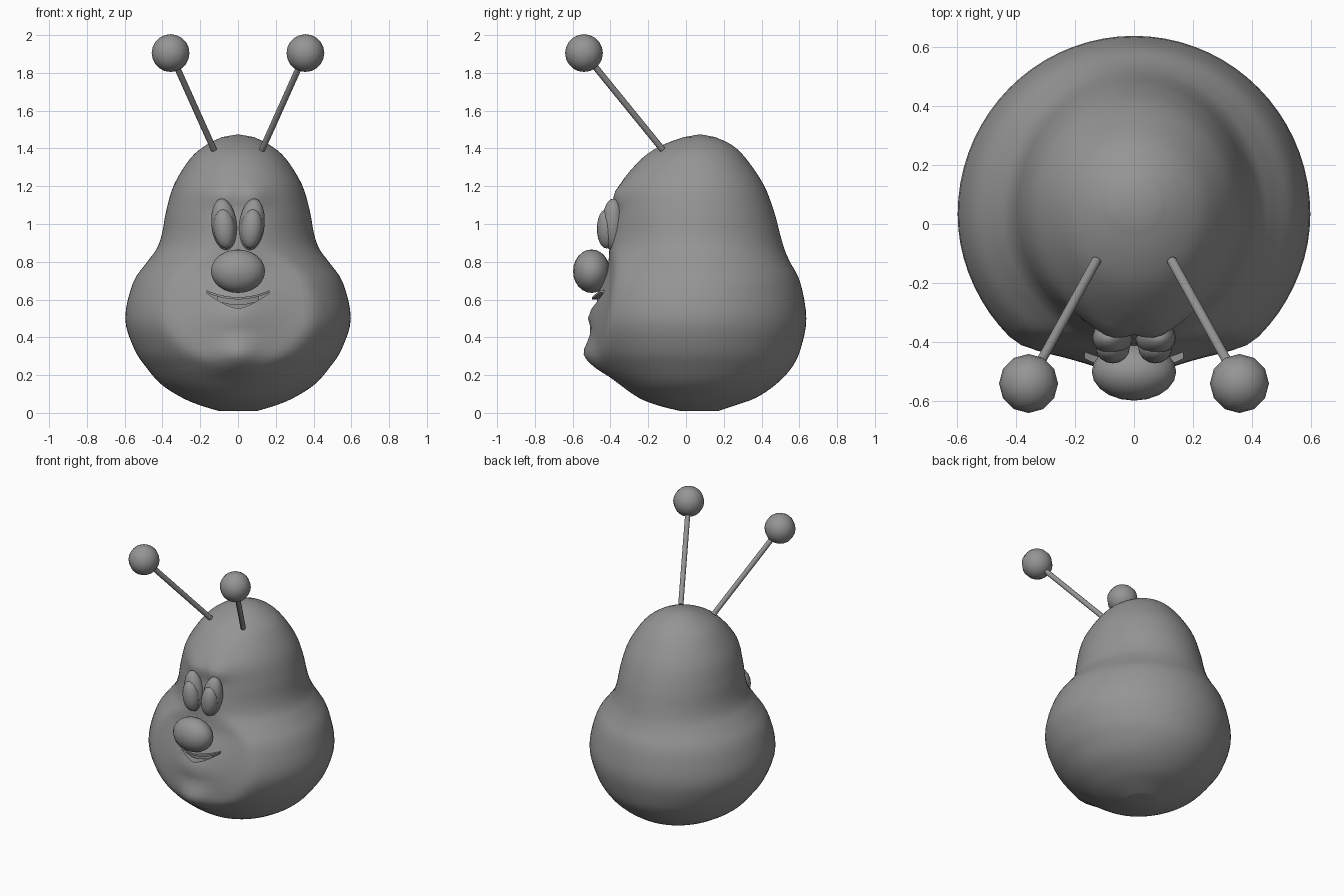
import bpy, bmesh, math
from mathutils import Vector

if "Cube" in bpy.data.objects:
    bpy.data.objects.remove(bpy.data.objects["Cube"])

grey = bpy.data.materials.new("plain grey")
grey.diffuse_color = (0.3, 0.3, 0.3, 1)
grey.use_nodes = True
grey.node_tree.nodes["Principled BSDF"].inputs["Base Color"].default_value = grey.diffuse_color


def finish(name, bm, angle=60):
    bmesh.ops.recalc_face_normals(bm, faces=bm.faces)
    me = bpy.data.meshes.new(name)
    bm.to_mesh(me)
    bm.free()
    ob = bpy.data.objects.new(name, me)
    bpy.context.collection.objects.link(ob)
    me.materials.append(grey)
    smooth(ob, angle)
    return ob


def smooth(ob, angle):
    bpy.ops.object.select_all(action='DESELECT')
    bpy.context.view_layer.objects.active = ob
    ob.select_set(True)
    bpy.ops.object.shade_smooth_by_angle(angle=math.radians(angle))


def ellipsoid(name, loc, radii, tilt=0.0, seg=16, rings=12):
    bm = bmesh.new()
    bmesh.ops.create_uvsphere(bm, u_segments=seg, v_segments=rings, radius=1)
    for v in bm.verts:
        v.co = Vector(a * b for a, b in zip(v.co, radii))
    ob = finish(name, bm)
    ob.location = loc
    ob.rotation_euler = (0, tilt, 0)
    return ob


def slab(name, outline, y_front, y_back):
    """Prism along y from (x, z) points; y_front is a function of x."""
    bm = bmesh.new()
    a = [bm.verts.new((x, y_front(x), z)) for x, z in outline]
    b = [bm.verts.new((x, y_back, z)) for x, z in outline]
    n = len(a)
    half = n // 2
    for ring in (a, b):
        for i in range(half - 1):
            quad = (ring[i], ring[i + 1], ring[n - 2 - i], ring[n - 1 - i])
            bm.faces.new(quad)
    for i in range(n):
        j = (i + 1) % n
        bm.faces.new((a[i], a[j], b[j], b[i]))
    return finish(name, bm, 30)


# Pear body: height, half width, round front, back
PROFILE = [
    (0.01, 0.10, -0.03, 0.17), (0.04, 0.20, -0.15, 0.26), (0.08, 0.295, -0.25, 0.37),
    (0.15, 0.405, -0.345, 0.475), (0.24, 0.485, -0.43, 0.56), (0.34, 0.55, -0.50, 0.607),
    (0.50, 0.597, -0.545, 0.637), (0.69, 0.555, -0.50, 0.605), (0.80, 0.48, -0.43, 0.55),
    (0.87, 0.43, -0.39, 0.52), (0.95, 0.402, -0.375, 0.497), (1.07, 0.38, -0.37, 0.465),
    (1.21, 0.338, -0.348, 0.41), (1.35, 0.25, -0.23, 0.315), (1.42, 0.165, -0.12, 0.24),
    (1.46, 0.085, -0.01, 0.155)]


def catmull(p, i, t):
    p0, p1 = p[max(i - 1, 0)], p[i]
    p2, p3 = p[i + 1], p[min(i + 2, len(p) - 1)]
    return [0.5 * (2 * b + (c - a) * t + (2 * a - 5 * b + 4 * c - d) * t * t
                   + (3 * b - a - 3 * c + d) * t ** 3)
            for a, b, c, d in zip(p0, p1, p2, p3)]


def bump(x, z, cx, cz, sx, sz):
    return math.exp(-((x - cx) / sx) ** 2 / 2 - ((z - cz) / sz) ** 2 / 2)


def face_y(x, y, z):
    """Flatten the front, then raise muzzle, chin, lip and brow."""
    plane = -0.365 - 0.065 * min(1, max(0, (0.75 - z) / 0.45))
    d = 0.5 * (y + plane + math.sqrt((y - plane) ** 2 + 0.0003))
    y = d if y < plane + 0.1 else y
    fade = min(1, max(0, (-0.15 - y) / 0.15)) * min(1, max(0, (z - 0.1) / 0.12))
    y -= fade * (0.1 * bump(x, z, 0, 0.52, 0.19, 0.19)
                 + 0.06 * bump(x, z, 0, 0.31, 0.075, 0.055)
                 + 0.02 * bump(x, z, 0, 0.51, 0.07, 0.03)
                 + 0.03 * bump(abs(x), z, 0.07, 1.15, 0.06, 0.035)
                 + 0.03 * bump(x, z, 0, 0.93, 0.12, 0.1))
    return y


rows = [catmull(PROFILE, i, k / 4) for i in range(len(PROFILE) - 1) for k in range(4)]
rows.append(PROFILE[-1])
SEG = 72
bm = bmesh.new()
rings = []
for z, w, front, back in rows:
    cy = 0.03 + 0.04 * abs(z - 0.6)
    ring = []
    for s in range(SEG):
        a = 2 * math.pi * s / SEG
        x, sn = w * math.cos(a), math.sin(a)
        y = cy + sn * (back - cy if sn > 0 else cy - front)
        ring.append(bm.verts.new((x, face_y(x, y, z), z)))
    rings.append(ring)
for lo, hi in zip(rings, rings[1:]):
    for s in range(SEG):
        t = (s + 1) % SEG
        bm.faces.new((lo[s], lo[t], hi[t], hi[s]))
bm.faces.new(rings[0])
tip = bm.verts.new((0, 0.075, 1.475))
for s in range(SEG):
    bm.faces.new((rings[-1][s], rings[-1][(s + 1) % SEG], tip))
body = finish("body", bm)

# Smiling mouth cut into the muzzle
ts = [i / 8 for i in range(-8, 9)]
top = [(0.168 * t, 0.605 + 0.037 * t * t) for t in ts]
low = [(0.168 * t, 0.553 + 0.083 * abs(t) ** 1.5) for t in ts]
cutter = slab("mouth_cutter", top + low[::-1], lambda x: -0.7, -0.415)
cutter.hide_render = True
mod = body.modifiers.new("mouth", 'BOOLEAN')
mod.operation, mod.object, mod.solver = 'DIFFERENCE', cutter, 'EXACT'
bpy.context.view_layer.objects.active = body
bpy.ops.object.modifier_apply(modifier=mod.name)
bpy.data.objects.remove(cutter)
smooth(body, 50)

# Upper teeth and lip
teeth_x = [0.11 * t for t in ts]
arc = lambda x: 0.605 + 1.31 * x * x
slab("teeth", [(x, arc(x) + 0.005) for x in teeth_x]
     + [(x, arc(x) - 0.034 + 0.5 * x * x) for x in teeth_x[::-1]],
     lambda x: -0.472 + 2.0 * x * x, -0.40)
slab("upper_lip", [(x, z + 0.008) for x, z in top] + [(x, z - 0.004) for x, z in top[::-1]],
     lambda x: -0.498 + 1.5 * x * x, -0.40)

# Nose
ellipsoid("nose", (0, -0.50, 0.75), (0.143, 0.098, 0.115), seg=20, rings=12)

for side, s in (("right", 1), ("left", -1)):
    # Eye with a domed pupil in front
    ellipsoid(side + "_eye", (s * 0.073, -0.385, 0.995), (0.067, 0.06, 0.14), s * 0.12)
    ellipsoid(side + "_pupil", (s * 0.072, -0.42, 0.975), (0.057, 0.052, 0.105), s * 0.1)
    # Antenna stalk and ball
    ball = Vector((s * 0.357, -0.54, 1.905))
    root = Vector((s * 0.128, -0.125, 1.395))
    bm = bmesh.new()
    bmesh.ops.create_cone(bm, cap_ends=True, segments=10, radius1=0.017, radius2=0.017,
                          depth=(ball - root).length)
    stalk = finish(side + "_antenna_stalk", bm, 40)
    stalk.location = (ball + root) / 2
    stalk.rotation_euler = (ball - root).to_track_quat('Z', 'Y').to_euler()
    ellipsoid(side + "_antenna_ball", ball, (0.1, 0.1, 0.1), seg=12, rings=10)
